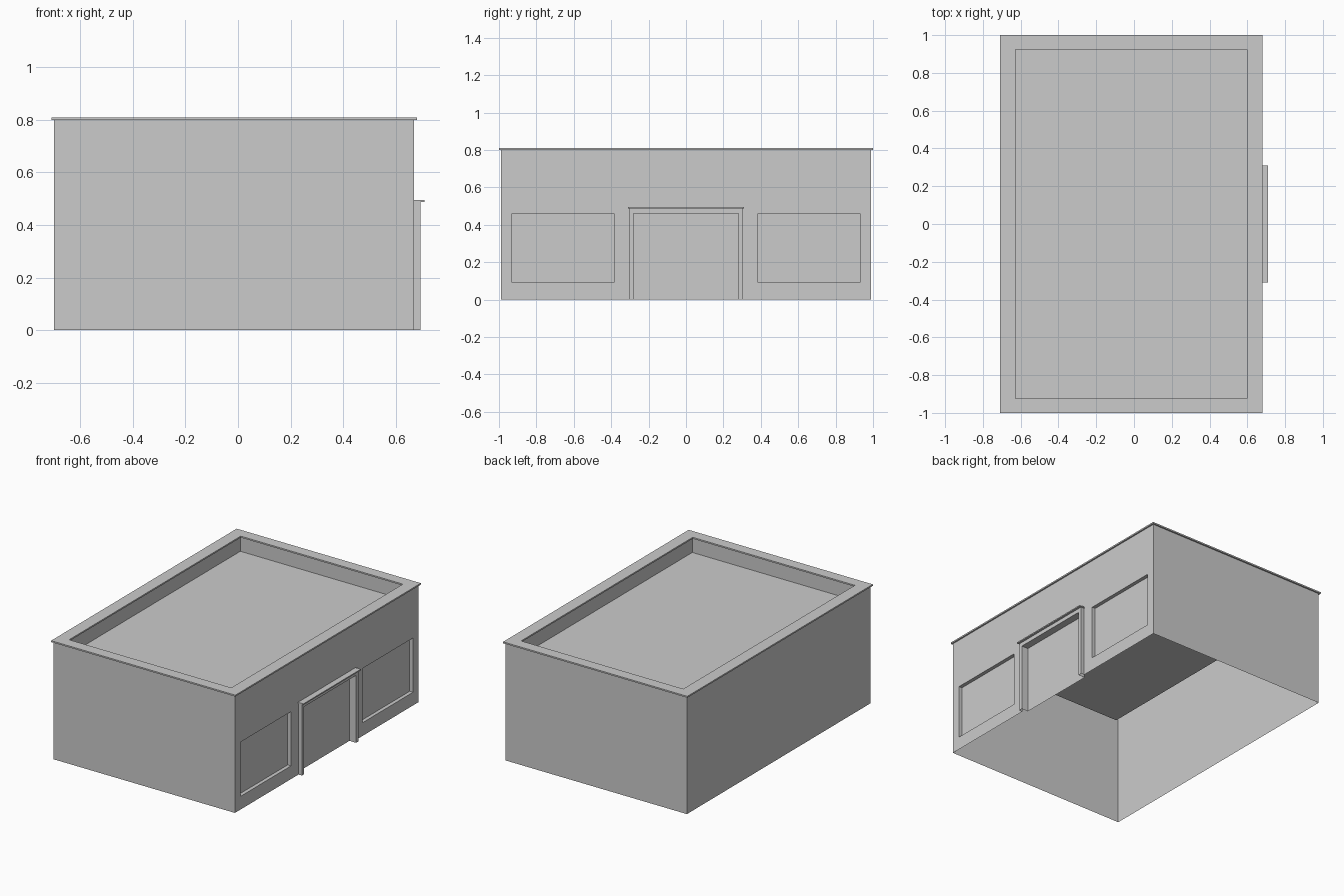
import bpy
import bmesh

if "Cube" in bpy.data.objects:
    bpy.data.objects.remove(bpy.data.objects["Cube"])

CX = -0.015                      # centre of the building in x
HX, HY, H = 0.685, 0.99, 0.80    # wall half sizes and height


def finish(name, bm):
    bmesh.ops.remove_doubles(bm, verts=bm.verts, dist=1e-5)
    bmesh.ops.dissolve_limit(bm, angle_limit=0.01, verts=bm.verts, edges=bm.edges)
    mesh = bpy.data.meshes.new(name)
    bm.to_mesh(mesh)
    bm.free()
    obj = bpy.data.objects.new(name, mesh)
    bpy.context.collection.objects.link(obj)
    return obj


def face(bm, *pts):
    return bm.faces.new([bm.verts.new(p) for p in pts])


def rect(hx, hy, z):
    return [(CX - hx, -hy, z), (CX + hx, -hy, z), (CX + hx, hy, z), (CX - hx, hy, z)]


def loft(bm, rings, sides=(0, 1, 2, 3)):
    for a, b in zip(rings, rings[1:]):
        for i in sides:
            j = (i + 1) % 4
            face(bm, a[i], a[j], b[j], b[i])


# Walls: three plain sides, open underneath
bm = bmesh.new()
loft(bm, [rect(HX, HY, 0), rect(HX, HY, H)], sides=(0, 2, 3))

# Right wall: stepped panel with recessed windows, raised door frame, recessed door
ys = [-HY, -0.93, -0.385, -0.305, -0.28, 0.28, 0.305, 0.385, 0.93, HY]
zs = [0, 0.09, 0.46, 0.487, H]
WALL, RECESS, FRAME = CX + HX, CX + HX - 0.025, CX + HX + 0.025


def depth(i, k):
    y, z = abs(ys[i] + ys[i + 1]) / 2, (zs[k] + zs[k + 1]) / 2
    if y < 0.28 and z < 0.46:
        return RECESS
    if y < 0.305 and z < 0.487:
        return FRAME
    if 0.385 < y < 0.93 and 0.09 < z < 0.46:
        return RECESS
    return WALL


for i in range(len(ys) - 1):
    for k in range(len(zs) - 1):
        y0, y1, z0, z1 = ys[i], ys[i + 1], zs[k], zs[k + 1]
        d = depth(i, k)
        face(bm, (d, y0, z0), (d, y1, z0), (d, y1, z1), (d, y0, z1))
        if i + 2 < len(ys) and depth(i + 1, k) != d:
            e = depth(i + 1, k)
            face(bm, (d, y1, z0), (e, y1, z0), (e, y1, z1), (d, y1, z1))
        if k + 2 < len(zs) and depth(i, k + 1) != d:
            e = depth(i, k + 1)
            face(bm, (d, y1, z1), (e, y1, z1), (e, y0, z1), (d, y0, z1))
finish("walls", bm)

# Sunken roof with the inner parapet faces
bm = bmesh.new()
floor = rect(0.622, 0.935, 0.70)
loft(bm, [rect(0.622, 0.935, H), floor])
face(bm, *floor)
finish("sunken_roof", bm)

# Thin coping ring on top of the parapet
bm = bmesh.new()
outer, inner, top = (0.695, 1.0), (0.612, 0.925), 0.81
loft(bm, [rect(*outer, H), rect(*outer, top), rect(*inner, top),
          rect(*inner, H), rect(*outer, H)])
finish("parapet_coping", bm)

# Thin slab over the door frame
bm = bmesh.new()
bmesh.ops.create_cube(bm, size=1)
bmesh.ops.scale(bm, vec=(0.04, 0.62, 0.008), verts=bm.verts)
bmesh.ops.translate(bm, vec=(0.69, 0, 0.491), verts=bm.verts)
finish("door_canopy", bm)
